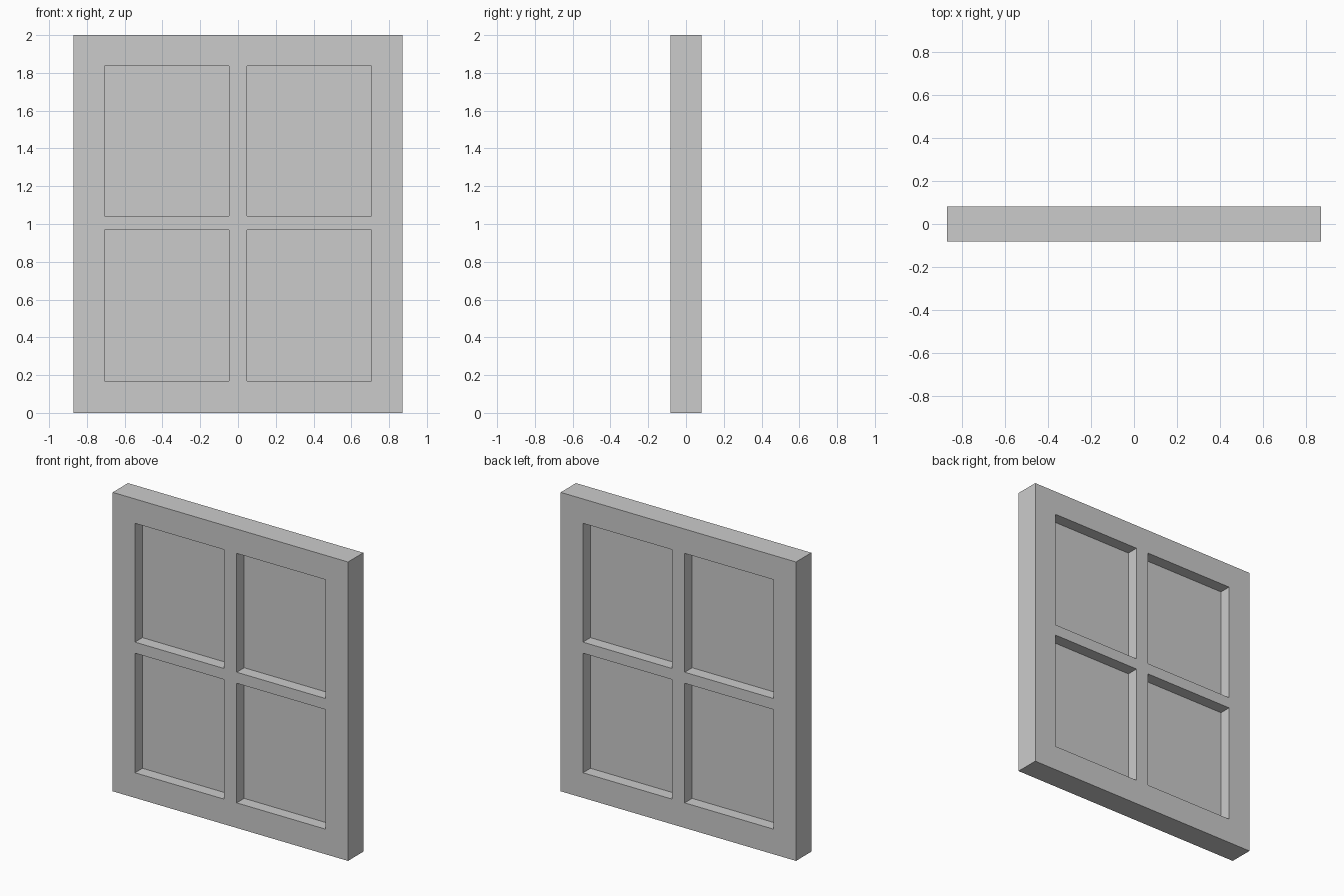
import bpy, bmesh

if "Cube" in bpy.data.objects:
    bpy.data.objects.remove(bpy.data.objects["Cube"])

W, H, D = 0.871, 2.0, 0.081       # half width, height, half depth
IW, Z0, Z1 = 0.706, 0.168, 1.837  # opening half width, bottom, top


def finish(name, bm):
    bmesh.ops.recalc_face_normals(bm, faces=bm.faces)
    mesh = bpy.data.meshes.new(name)
    bm.to_mesh(mesh)
    bm.free()
    obj = bpy.data.objects.new(name, mesh)
    bpy.context.collection.objects.link(obj)


def box(name, x0, x1, y0, y1, z0, z1):
    bm = bmesh.new()
    bmesh.ops.create_cube(bm, size=1)
    for v in bm.verts:
        v.co.x = x1 if v.co.x > 0 else x0
        v.co.y = y1 if v.co.y > 0 else y0
        v.co.z = z1 if v.co.z > 0 else z0
    finish(name, bm)


# Outer frame: mitred rectangular ring
bm = bmesh.new()
loops = []
for w, lo, hi, y in ((W, 0, H, -D), (W, 0, H, D), (IW, Z0, Z1, D), (IW, Z0, Z1, -D)):
    loops.append([bm.verts.new((x, y, z)) for x, z in ((-w, lo), (w, lo), (w, hi), (-w, hi))])
for k in range(4):
    a, b = loops[k], loops[(k + 1) % 4]
    for i in range(4):
        j = (i + 1) % 4
        bm.faces.new((a[i], a[j], b[j], b[i]))
finish("window_frame", bm)

# Glazing bars: full-height upright and two crossbar halves
M = 0.047
box("upright_bar", -M, M, -D, D, Z0, Z1)
for side, a, b in (("left", -IW, -M), ("right", M, IW)):
    box(side + "_crossbar", a, b, -D, D, 0.968, 1.042)

# Thin panes set in the middle of the frame depth
for side, a, b in (("left", -IW, -M), ("right", M, IW)):
    for row, lo, hi in (("lower", Z0, 0.968), ("upper", 1.042, Z1)):
        box(f"{row}_{side}_pane", a, b, -0.002, 0.002, lo, hi)
